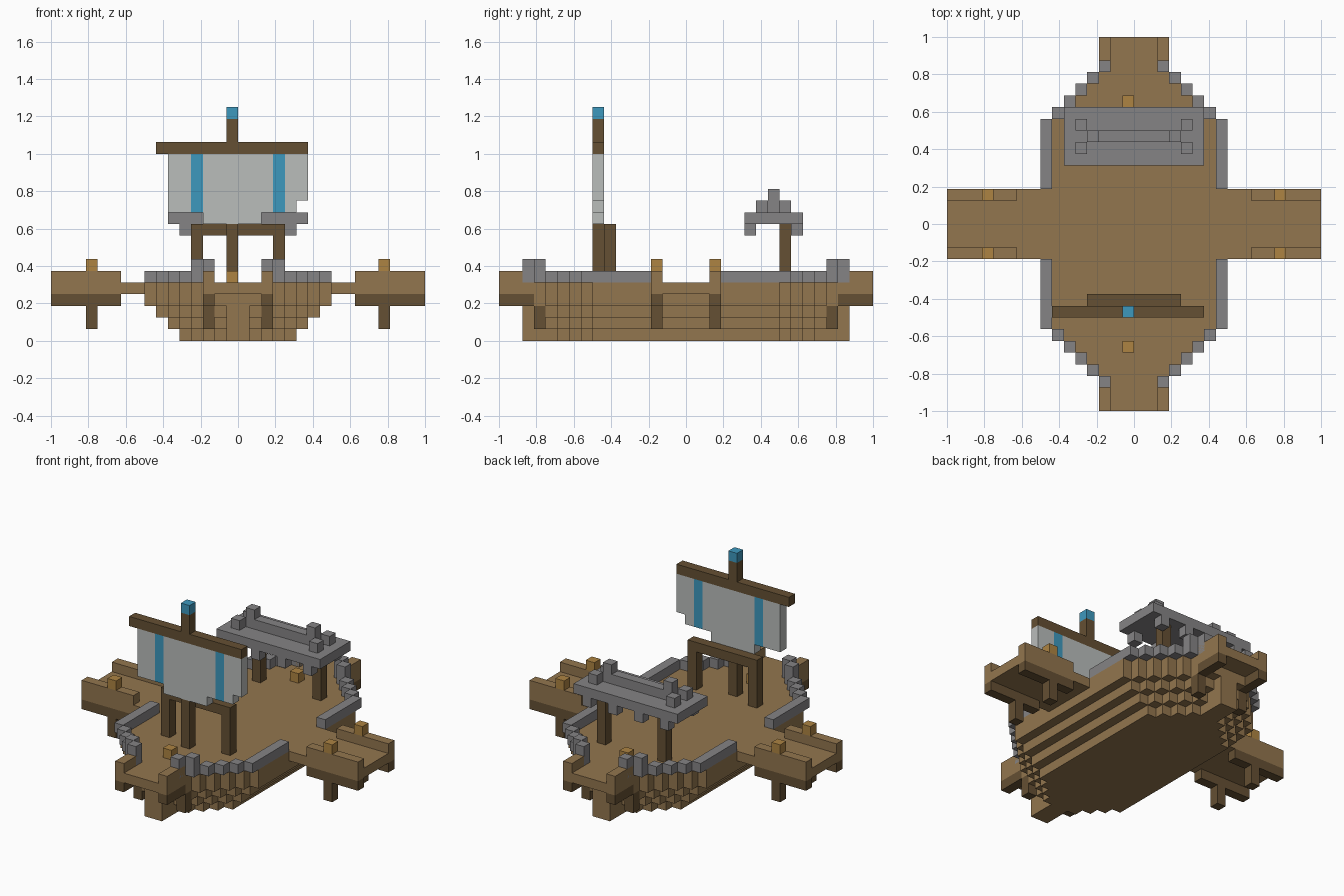
import bpy, bmesh
from mathutils import Matrix, Vector

U = 1 / 16  # one block of the grid

if "Cube" in bpy.data.objects:
    bpy.data.objects.remove(bpy.data.objects["Cube"])


def material(name, rgb):
    m = bpy.data.materials.new(name)
    m.use_nodes = True
    m.diffuse_color = (*rgb, 1)
    bsdf = next(n for n in m.node_tree.nodes if n.type == "BSDF_PRINCIPLED")
    bsdf.inputs["Base Color"].default_value = (*rgb, 1)
    return m


TAN = material("tan planks", (0.29, 0.18, 0.077))
DARK = material("dark timber", (0.13, 0.08, 0.033))
GREY = material("grey stone", (0.235, 0.23, 0.235))
CLOTH = material("sail cloth", (0.49, 0.51, 0.50))
BLUE = material("blue dye", (0.048, 0.315, 0.515))
GOLD = material("golden wood", (0.418, 0.23, 0.055))


def finish(name, bm, mat):
    bmesh.ops.recalc_face_normals(bm, faces=bm.faces)
    mesh = bpy.data.meshes.new(name)
    bm.to_mesh(mesh)
    bm.free()
    mesh.materials.append(mat)
    obj = bpy.data.objects.new(name, mesh)
    bpy.context.collection.objects.link(obj)
    return obj


def blocks(name, mat, boxes, mirror=""):
    """Boxes (x0, x1, y0, y1, z0, z1) in grid blocks, mirrored over the given axes."""
    for i, axis in enumerate("xyz"):
        if axis in mirror:
            flipped = []
            for b in boxes:
                c = list(b)
                c[2 * i], c[2 * i + 1] = -b[2 * i + 1], -b[2 * i]
                flipped.append(c)
            boxes = list(boxes) + flipped
    bm = bmesh.new()
    for x0, x1, y0, y1, z0, z1 in boxes:
        centre = Vector((x0 + x1, y0 + y1, z0 + z1)) * U / 2
        size = Vector((x1 - x0, y1 - y0, z1 - z0)) * U
        bmesh.ops.create_cube(bm, size=1, matrix=Matrix.Translation(centre) @ Matrix.Diagonal(size).to_4x4())
    return finish(name, bm, mat)


def hull_layer(name, inset, z0, z1):
    """Slab with a stepped pointed outline, narrowed by inset."""
    quarter = []
    for y in range(8, 15):
        w = max(1, 16 - y - inset)
        if quarter and quarter[-1][0] == w:
            quarter[-1] = (w, y)
        else:
            if quarter:
                quarter.append((w, quarter[-1][1]))
            quarter.append((w, y))
    half = quarter + [(-x, y) for x, y in reversed(quarter)]
    outline = half + [(-x, -y) for x, y in half]
    bm = bmesh.new()
    face = bm.faces.new([bm.verts.new((x * U, y * U, z0 * U)) for x, y in outline])
    top = bmesh.ops.extrude_face_region(bm, geom=[face])["geom"]
    verts = [v for v in top if isinstance(v, bmesh.types.BMVert)]
    bmesh.ops.translate(bm, vec=(0, 0, (z1 - z0) * U), verts=verts)
    return finish(name, bm, TAN)


# Stepped hull with flat deck
for k in range(3):
    hull_layer(f"hull_step_{k + 1}", 3 - k, k, k + 1)
hull_layer("hull_deck", 0, 3, 5)

# Stone rail following the deck edge, with taller posts at both ends
blocks("stone_rail", GREY, [(7, 8, 3, 8, 5, 6)] + [(15 - y, 16 - y, y, y + 1, 5, 6) for y in range(8, 12)], "xy")
blocks("rail_posts", GREY, [(15 - y, 16 - y, y, y + 1, 5, 7) for y in (12, 13)], "xy")

# Side wings
blocks("wing_floors", TAN, [(8, 16, -3, 3, 4, 5)], "x")
blocks("wing_walls", TAN, [(10, 16, 2, 3, 4, 6)], "xy")
blocks("wing_wall_bases", DARK, [(10, 16, 2, 3, 3, 4)], "xy")
blocks("wing_legs", DARK, [(12, 13, 2, 3, 1, 3)], "xy")
blocks("wing_caps", GOLD, [(12, 13, 2, 3, 6, 7)], "xy")

# Bow and stern platforms
blocks("end_floors", TAN, [(-2, 2, 13, 16, 4, 5)], "y")
blocks("end_walls", TAN, [(2, 3, 13, 16, 4, 6)], "xy")
blocks("end_wall_bases", DARK, [(2, 3, 13, 16, 3, 4)], "xy")
blocks("end_legs", DARK, [(2, 3, 12, 13, 1, 3)], "xy")
blocks("deck_crates", GOLD, [(-1, 0, 10, 11, 5, 6)], "y")

# Mast, yard and support frame
blocks("mast", DARK, [(-1, 0, -8, -7, 5, 10), (-1, 0, -8, -7, 17, 19)])
blocks("mast_tip", BLUE, [(-1, 0, -8, -7, 19, 20)])
blocks("yard", DARK, [(-7, 6, -8, -7, 16, 17)])
blocks("frame_posts", DARK, [(3, 4, -7, -6, 5, 9)], "x")
blocks("frame_beam", DARK, [(-4, 4, -7, -6, 9, 10)])

# Sail with ragged lower edge and two stripes
blocks("sail", CLOTH, [(-6, -4, -8, -7, 11, 16), (-3, 2, -8, -7, 10, 16), (2, 3, -8, -7, 11, 16),
                       (4, 5, -8, -7, 11, 16), (5, 6, -8, -7, 12, 16)])
blocks("sail_stripes", BLUE, [(3, 4, -8, -7, 11, 16)], "x")

# Stern tower: legs, stone roof, hanging teeth and ridge
blocks("tower_legs", DARK, [(3, 4, 8, 9, 5, 10)], "x")
blocks("tower_roof", GREY, [(-6, 6, 5, 10, 10, 11)])
blocks("roof_teeth", GREY, [(x, x + 1, y, y + 1, 9, 10) for x in (-5, -2, 1, 4) for y in (5, 9)])
blocks("roof_ridge", GREY, [(-3, 3, 7, 8, 11, 12)])
blocks("ridge_ends", GREY, [(3, 4, 7, 8, 11, 13)], "x")
blocks("roof_corner_blocks", GREY, [(4, 5, y, y + 1, 11, 12) for y in (6, 8)], "x")
